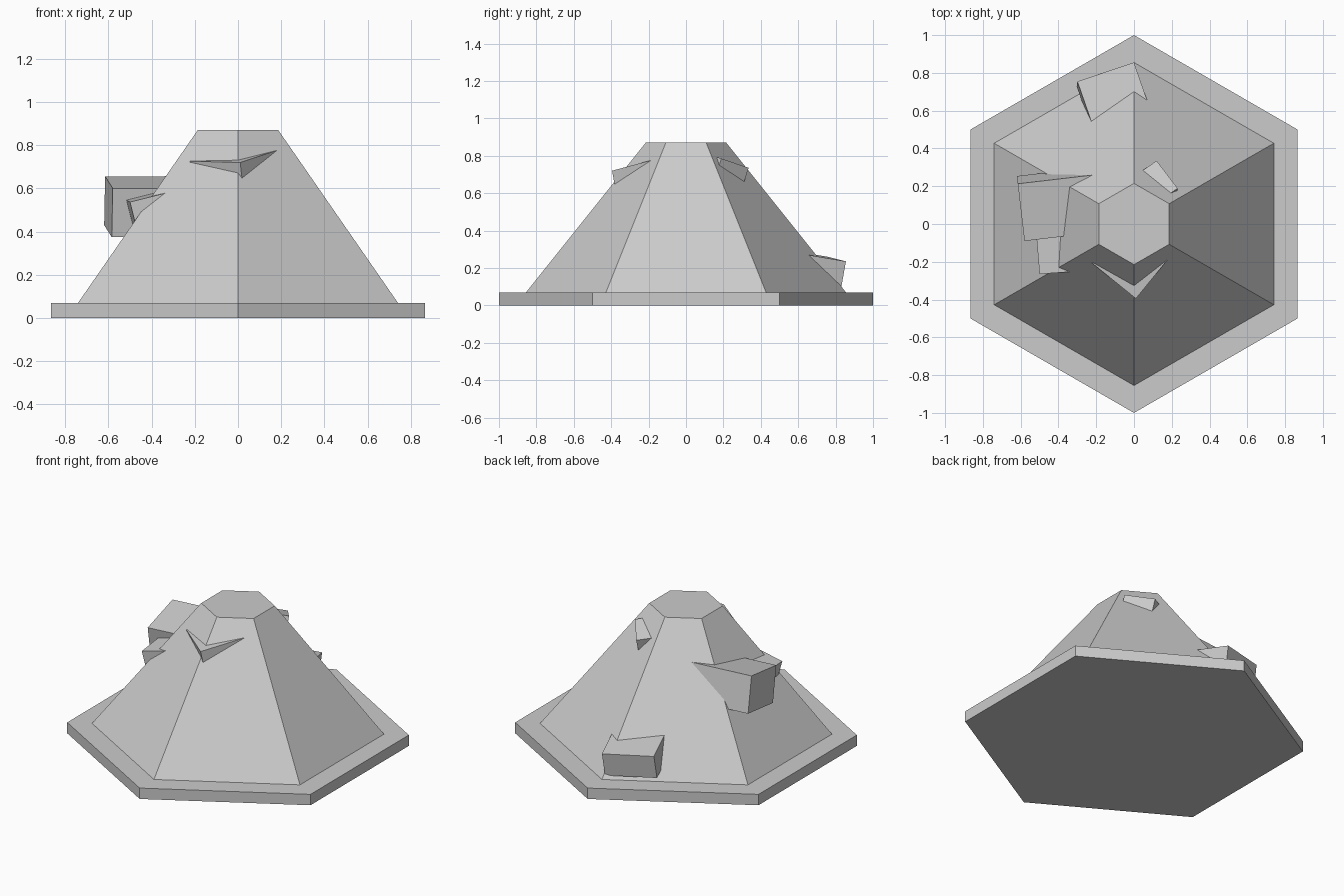
import bpy
import bmesh
from mathutils import Vector

if "Cube" in bpy.data.objects:
    bpy.data.objects.remove(bpy.data.objects["Cube"])

stone = bpy.data.materials.new("light grey stone")
stone.diffuse_color = (0.6, 0.6, 0.6, 1)
stone.use_nodes = True
stone.node_tree.nodes["Principled BSDF"].inputs["Base Color"].default_value = stone.diffuse_color


def finish(name, bm):
    bmesh.ops.recalc_face_normals(bm, faces=bm.faces)
    mesh = bpy.data.meshes.new(name)
    bm.to_mesh(mesh)
    bm.free()
    mesh.materials.append(stone)
    bpy.context.collection.objects.link(bpy.data.objects.new(name, mesh))


def hex_frustum(name, r_low, r_high, z_low, z_high):
    """Six-sided frustum with corners on the y axis."""
    bm = bmesh.new()
    bmesh.ops.create_cone(bm, cap_ends=True, segments=6, radius1=r_low,
                          radius2=r_high, depth=z_high - z_low)
    bmesh.ops.translate(bm, verts=bm.verts, vec=(0, 0, (z_low + z_high) / 2))
    finish(name, bm)


def block(name, corner, along, inward, size):
    """Box hanging down from a top corner, running along one edge and into the hill."""
    u = Vector(along).normalized()
    v = Vector(inward)
    v = (v - u * v.dot(u)).normalized()
    w = u.cross(v)
    if w.z > 0:
        w = -w
    bm = bmesh.new()
    bmesh.ops.create_cube(bm, size=1)
    for vert in bm.verts:
        a, b, c = ((k + 0.5) * s for k, s in zip(vert.co, size))
        vert.co = Vector(corner) + u * a + v * b + w * c
    finish(name, bm)


# Ground slab and hill
hex_frustum("base_slab", 1.0, 1.0, 0.0, 0.07)
hex_frustum("hill", 0.855, 0.215, 0.07, 0.87)

# Rocks stuck into the slopes
block("large_left_rock", (-0.58, -0.09, 0.60), (-0.035, 0.30, 0.055),
      (0.38, 0.04, 0.0), (0.31, 0.45, 0.23))
block("small_left_rock", (-0.50, -0.265, 0.537), (-0.015, 0.18, 0.008),
      (0.18, 0.01, 0.045), (0.19, 0.25, 0.16))
block("front_rock", (0.01, -0.395, 0.72), (-0.21, 0.17, 0.005),
      (0.135, 0.17, 0.045), (0.30, 0.27, 0.16))
block("upper_back_rock", (0.12, 0.335, 0.735), (0.11, -0.145, 0.05),
      (-0.05, -0.035, 0.01), (0.19, 0.15, 0.14))
block("lower_back_rock", (0.0, 0.855, 0.235), (-0.30, -0.10, 0.025),
      (0.055, -0.175, 0.03), (0.317, 0.30, 0.15))
